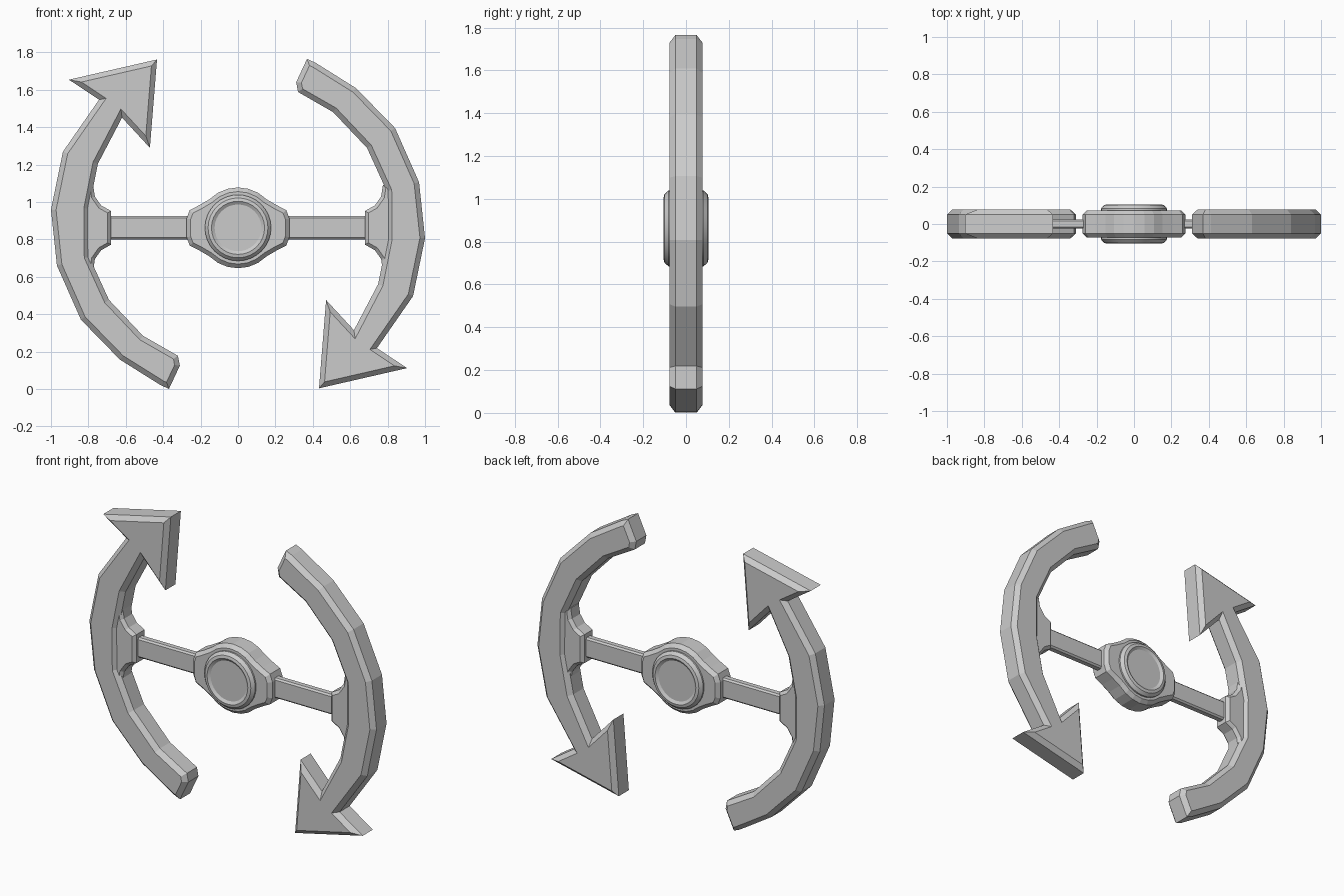
import bpy, bmesh, math
from mathutils import Vector, Matrix

if "Cube" in bpy.data.objects:
    bpy.data.objects.remove(bpy.data.objects["Cube"])

HUB_Z = 0.862      # height of hub and spokes
TURN_Z = 0.883     # centre of the half-turn symmetry of the arrows


def finish(name, bm):
    bmesh.ops.recalc_face_normals(bm, faces=bm.faces)
    me = bpy.data.meshes.new(name)
    bm.to_mesh(me)
    bm.free()
    ob = bpy.data.objects.new(name, me)
    bpy.context.collection.objects.link(ob)
    return ob


def inset(pts, d):
    """Mitred inward offset of a closed outline."""
    n = len(pts)
    area = sum(pts[i][0] * pts[(i + 1) % n][1] - pts[(i + 1) % n][0] * pts[i][1] for i in range(n))
    s = 1 if area > 0 else -1
    out = []
    for i in range(n):
        p = Vector(pts[i])
        a = (p - Vector(pts[i - 1])).normalized()
        b = (Vector(pts[(i + 1) % n]) - p).normalized()
        na, nb = Vector((-a.y, a.x)) * s, Vector((-b.y, b.x)) * s
        out.append(p + (na + nb) * d / (1 + na.dot(nb)))
    return out


def plate(name, pts, half, bevel):
    """Outline in x/z made into a slab with chamfered front and back rims."""
    bm = bmesh.new()
    small = inset(pts, bevel)
    levels = [(-half, small), (-half + bevel, pts), (half - bevel, pts), (half, small)]
    rings = [[bm.verts.new((p[0], y, p[1])) for p in ring] for y, ring in levels]
    n = len(pts)
    for r0, r1 in zip(rings, rings[1:]):
        for i in range(n):
            bm.faces.new((r0[i], r0[(i + 1) % n], r1[(i + 1) % n], r1[i]))
    bm.faces.new(rings[0])
    bm.faces.new(rings[-1])
    return finish(name, bm)


# Curved arrows: one outline, second is the same turned half way round
arrow = [(-0.433, 1.762), (-0.904, 1.654), (-0.743, 1.547), (-0.936, 1.269), (-1.0, 0.959),
         (-0.968, 0.660), (-0.840, 0.371), (-0.631, 0.157), (-0.412, 0.020), (-0.369, 0.001),
         (-0.311, 0.125), (-0.321, 0.178), (-0.508, 0.285), (-0.690, 0.477), (-0.795, 0.707),
         (-0.797, 0.965), (-0.749, 1.205), (-0.620, 1.451), (-0.471, 1.290)]
plate("left_arrow", arrow, 0.077, 0.027)
plate("right_arrow", [(-x, 2 * TURN_Z - z) for x, z in arrow], 0.077, 0.027)

# Spokes and their flared collars, mirrored left and right
flare = [(-0.679, 0.090), (-0.732, 0.120), (-0.765, 0.167), (-0.775, 0.230), (-0.86, 0.230)]
collar = flare + [(x, -z) for x, z in reversed(flare)]
for side, s in (("left", 1), ("right", -1)):
    plate(side + "_collar", [(s * x, HUB_Z + z) for x, z in collar], 0.058, 0.018)
    x0, x1 = -s * 0.2, -s * 0.75
    plate(side + "_spoke", [(x0, HUB_Z - 0.063), (x0, HUB_Z + 0.063),
                            (x1, HUB_Z + 0.063), (x1, HUB_Z - 0.063)], 0.025, 0.010)

# Hub body: round with a lug on each side
quarter = [(0.275, 0.05), (0.258, 0.095), (0.205, 0.122)]
quarter += [(0.216 * math.cos(math.radians(a)), 0.216 * math.sin(math.radians(a))) for a in (45, 60, 75)]
half_top = quarter + [(0, 0.216)] + [(-x, z) for x, z in reversed(quarter)]
hub = half_top + [(-x, -z) for x, z in half_top]
plate("hub_body", [(x, HUB_Z + z) for x, z in hub], 0.072, 0.022)

# Hub disc: lathed, shallow dish front and back
prof = [(0.125, 0.094), (0.142, 0.105), (0.160, 0.101), (0.177, 0.082)]
prof = prof + [(r, -y) for r, y in reversed(prof)]
SEG = 32
bm = bmesh.new()
rings = [[bm.verts.new((r * math.cos(2 * math.pi * i / SEG), y,
                        HUB_Z + r * math.sin(2 * math.pi * i / SEG))) for i in range(SEG)]
         for r, y in prof]
for r0, r1 in zip(rings, rings[1:]):
    for i in range(SEG):
        j = (i + 1) % SEG
        bm.faces.new((r0[i], r0[j], r1[j], r1[i]))
bm.faces.new(rings[0])
bm.faces.new(rings[-1])
disc = finish("hub_disc", bm)
bpy.context.view_layer.objects.active = disc
disc.select_set(True)
bpy.ops.object.shade_smooth_by_angle(angle=math.radians(25))
